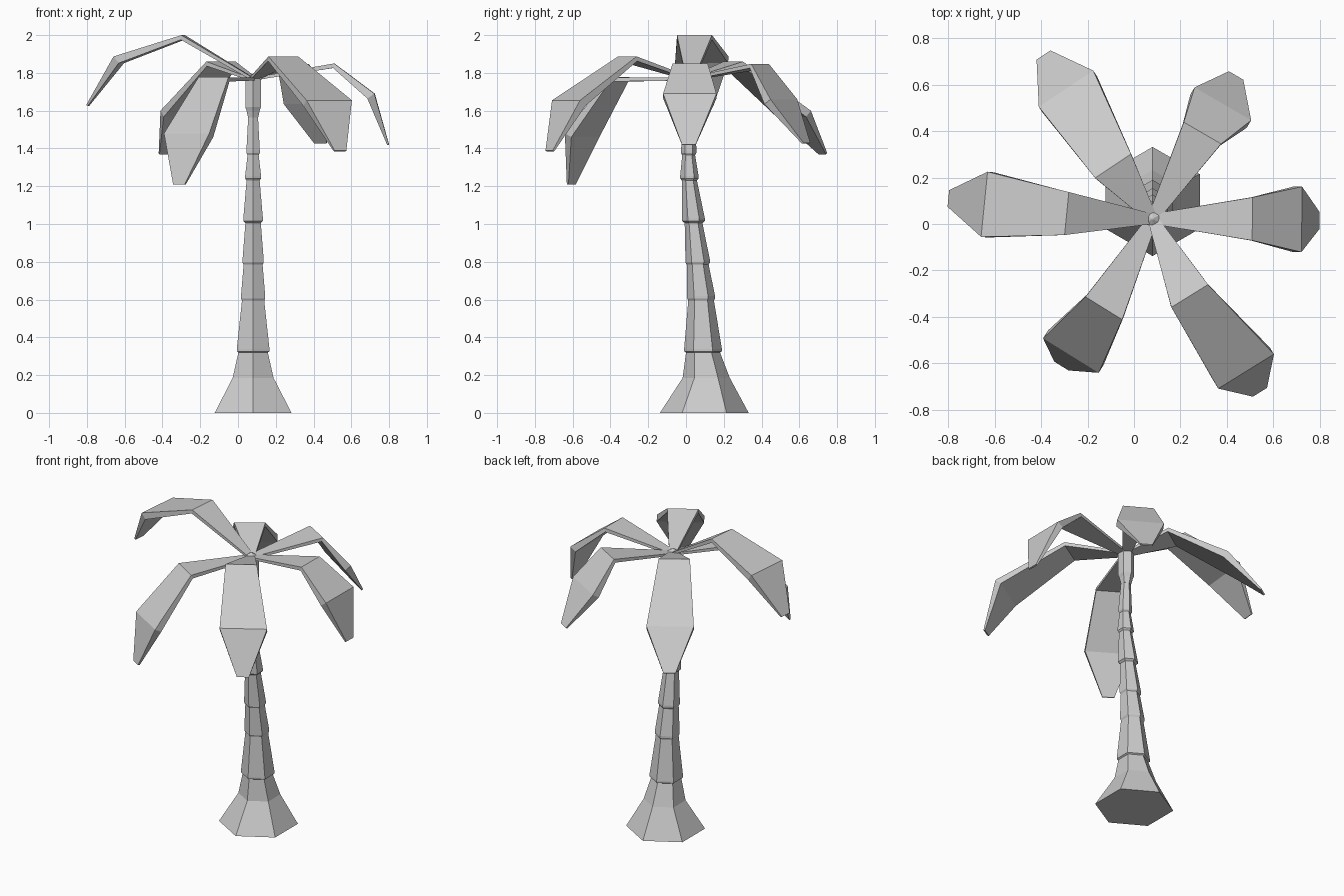
import bpy, bmesh, math
from mathutils import Vector

if "Cube" in bpy.data.objects:
    bpy.data.objects.remove(bpy.data.objects["Cube"])


def loft(name, sections):
    """Skin a list of equal-sized closed sections and cap both ends."""
    bm = bmesh.new()
    rings = [[bm.verts.new(p) for p in s] for s in sections]
    n = len(rings[0])
    for a, b in zip(rings, rings[1:]):
        for i in range(n):
            j = (i + 1) % n
            bm.faces.new((a[i], a[j], b[j], b[i]))
    bm.faces.new(rings[0])
    bm.faces.new(rings[-1])
    bmesh.ops.recalc_face_normals(bm, faces=bm.faces)
    me = bpy.data.meshes.new(name)
    bm.to_mesh(me)
    bm.free()
    ob = bpy.data.objects.new(name, me)
    bpy.context.collection.objects.link(ob)
    return ob


def hexagon(z, cy, r, cx=0.08):
    return [(cx + r * math.cos(math.radians(30 + 60 * i)),
             cy + r * math.sin(math.radians(30 + 60 * i)), z) for i in range(6)]


# Trunk: flared foot, then tapering segments that each start with a small ledge
rings = [(0, .097, .235), (.185, .107, .125), (.32, .09, .09)]
# ledge height, centre y, ledge radius, radius at the top of the segment
segments = [(.33, .09, .10, .068), (.61, .08, .074, .058), (.80, .062, .065, .047),
            (1.02, .04, .060, .040), (1.245, .018, .049, .034), (1.38, .014, .041, .030)]
for i, (z, cy, r, r_top) in enumerate(segments):
    rings += [(z - .004, cy, r), (z + .008, cy, r)]
    nz, ny = segments[i + 1][:2] if i < 5 else (1.58, .02)
    rings.append((nz - .015, ny, r_top))
loft("trunk", [hexagon(*r) for r in rings])

# Crown: the swollen bud the fronds grow from, with a low pointed top
loft("crown", [hexagon(z, .022, r) for z, r in
               ((1.56, .030), (1.60, .040), (1.62, .048), (1.77, .048), (1.795, .004))])

# Fronds: tapered solid leaf, bent at two joints
ROOT = Vector((.08, .022, 1.775))
HALF_WIDTH = (.022, .093, .141, .036)
THICK = (.015, .025, .045, .010)


def frond(name, *joints):
    pts = [ROOT] + [Vector(j) for j in joints]
    out = pts[-1] - pts[0]
    side = Vector((-out.y, out.x, 0)).normalized()
    sections = []
    for i, p in enumerate(pts):
        before = (p - pts[i - 1]).normalized() if i else Vector()
        after = (pts[i + 1] - p).normalized() if i < 3 else Vector()
        up = (before + after).cross(side).normalized()
        w, low = side * HALF_WIDTH[i], p - up * THICK[i]
        sections.append([p - w, p + w, low + w, low - w])
    loft(name, sections)


frond("frond_right", (.51, .022, 1.85), (.723, .02, 1.69), (.80, .015, 1.42))
frond("frond_left", (-.29, .045, 2.0), (-.645, .085, 1.887), (-.80, .11, 1.63))
frond("frond_back_left", (-.09, .25, 1.86), (-.293, .583, 1.60), (-.39, .728, 1.375))
frond("frond_back_right", (.295, .392, 1.848), (.383, .518, 1.66), (.44, .64, 1.43))
frond("frond_front_right", (.24, -.31, 1.887), (.483, -.635, 1.655), (.543, -.725, 1.388))
frond("frond_front_left", (-.13, -.363, 1.777), (-.272, -.567, 1.48), (-.313, -.612, 1.21))
